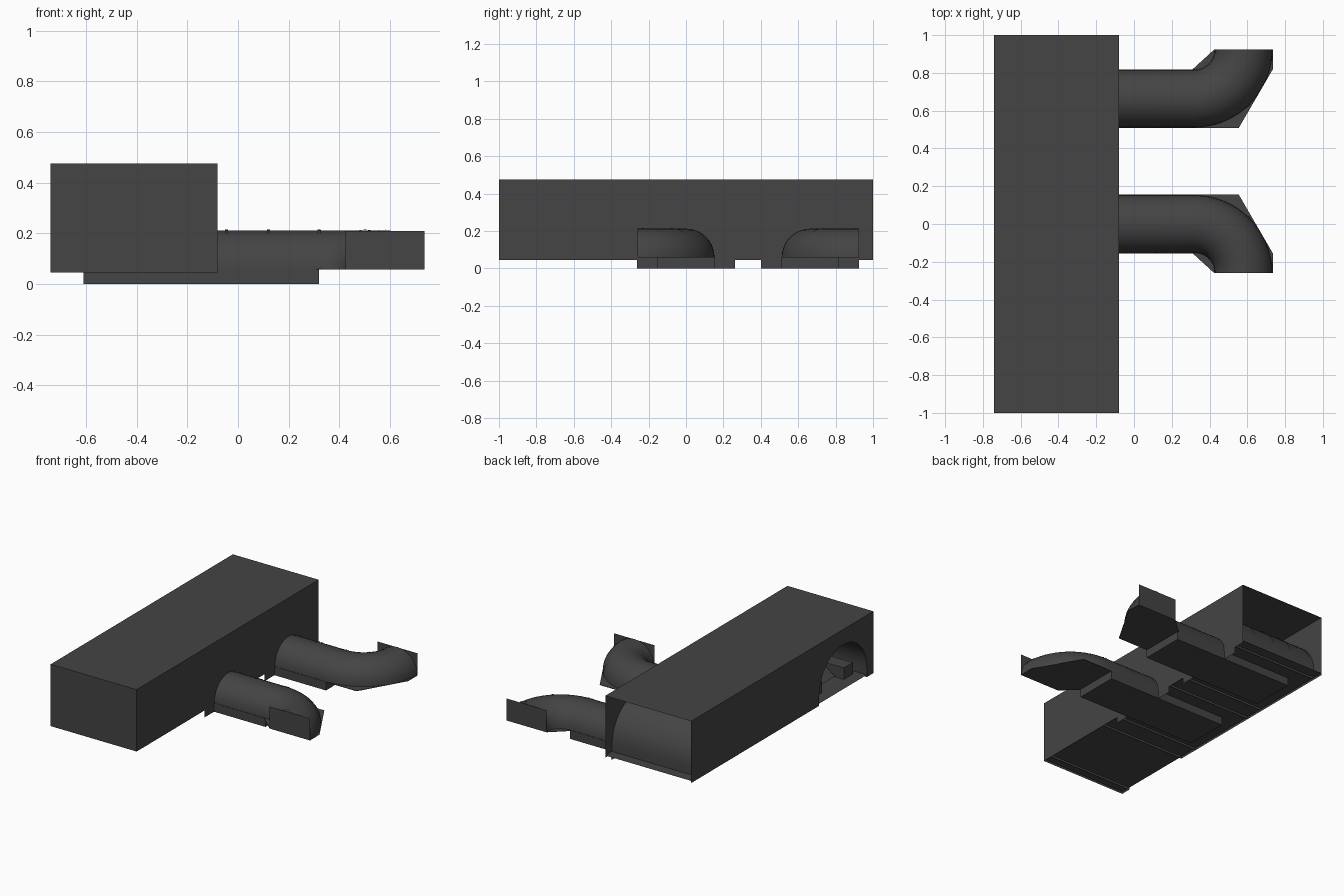
import bpy, bmesh, math
from mathutils import Vector

if "Cube" in bpy.data.objects:
    bpy.data.objects.remove(bpy.data.objects["Cube"])

mat = bpy.data.materials.new("charcoal grey")
mat.diffuse_color = (0.058, 0.058, 0.058, 1)
mat.use_nodes = True
mat.node_tree.nodes["Principled BSDF"].inputs["Base Color"].default_value = mat.diffuse_color

X0, X1 = -0.74, -0.08           # main block depth
ZB, ZT = 0.045, 0.475           # main block bottom and top
FLOOR = 0.06
R, SPRING = 0.262, 0.108        # tunnel radius and height where its curve begins
DUCTS = ((0.0, -1), (0.664, 1))  # duct centre y and the side it turns to


def make(name, verts, faces, smooth=False):
    me = bpy.data.meshes.new(name)
    me.from_pydata([tuple(v) for v in verts], [], faces)
    me.materials.append(mat)
    ob = bpy.data.objects.new(name, me)
    bpy.context.collection.objects.link(ob)
    bm = bmesh.new()
    bm.from_mesh(me)
    bmesh.ops.recalc_face_normals(bm, faces=bm.faces)
    bm.to_mesh(me)
    bm.free()
    if smooth:
        bpy.ops.object.select_all(action='DESELECT')
        ob.select_set(True)
        bpy.context.view_layer.objects.active = ob
        bpy.ops.object.shade_smooth_by_angle(angle=math.radians(40))
    return ob


def sheet(name, pts):
    return make(name, pts, [list(range(len(pts)))])


def prism(name, outline, z0, z1):
    n = len(outline)
    v = [(x, y, z0) for x, y in outline] + [(x, y, z1) for x, y in outline]
    f = [list(range(n))[::-1], list(range(n, 2 * n))]
    f += [[i, (i + 1) % n, n + (i + 1) % n, n + i] for i in range(n)]
    return make(name, v, f)


def box(name, x0, x1, y0, y1, z0, z1):
    return prism(name, [(x0, y0), (x1, y0), (x1, y1), (x0, y1)], z0, z1)


def arch(r, spring, base, n=24):
    """Half-circle on short legs: (side offset, z) from left foot to right foot."""
    pts = [(r * math.cos(math.pi * i / n), spring + r * math.sin(math.pi * i / n))
           for i in range(n + 1)]
    return [(r, base)] + pts + [(-r, base)] if spring > base else pts


def vault(name, stations, section):
    """Sweep an arch section through stations (x, y, heading angle)."""
    v, f, m = [], [], len(section)
    for x, y, a in stations:
        v += [Vector((x - math.sin(a) * o, y + math.cos(a) * o, z)) for o, z in section]
    for s in range(len(stations) - 1):
        f += [[s * m + i, s * m + i + 1, s * m + i + m + 1, s * m + i + m] for i in range(m - 1)]
    return make(name, v, f, True)


# Main block: roof, front end, right wall; the back end stays open
sheet("block_roof", [(X0, -1, ZT), (X1, -1, ZT), (X1, 1, ZT), (X0, 1, ZT)])
sheet("block_front_wall", [(X0, -1, ZB), (X1, -1, ZB), (X1, -1, ZT), (X0, -1, ZT)])
sheet("block_right_wall", [(X1, -1, ZB), (X1, 1, ZB), (X1, 1, ZT), (X1, -1, ZT)])
sheet("block_floor", [(X0, -1, FLOOR), (X1, -1, FLOOR), (X1, 1, FLOOR), (X0, 1, FLOOR)])

# Left wall with an arched doorway near the front end
door = [(X0, -0.667 + o, z) for o, z in arch(R, SPRING, ZB)]
sheet("block_left_wall", [(X0, 1, ZB)] + door + [(X0, -1, ZB), (X0, -1, ZT), (X0, 1, ZT)])

# Three ribbed vaults inside the block
for cy in (-0.667, 0.0, 0.664):
    vault("inner_vault", [(X0, cy, 0), (X1, cy, 0)], arch(R, SPRING, ZB))
    for x in (-0.71, -0.55, -0.41, -0.25, -0.12):
        vault("inner_vault_rib", [(x - .006, cy, 0), (x + .006, cy, 0)],
              arch(R + 0.004, SPRING, ZB))

# Furnishings seen through the doorway
for y in (-0.84, -0.50):
    box("inner_bench", -0.66, -0.18, y - 0.05, y + 0.05, FLOOR, 0.14)
sheet("sloping_board", [(-0.60, -0.78, 0.07), (-0.60, -0.56, 0.07),
                        (-0.35, -0.56, 0.24), (-0.35, -0.78, 0.24)])

# Curved arched passages
for cy, s in DUCTS:
    def pose(d):
        """Centre-line pose at distance d from the block."""
        straight = 0.32 - X1
        if d <= straight:
            return (X1 + d, cy, 0)
        a = (d - straight) / 0.26
        return (0.32 + 0.26 * math.sin(a), cy + s * 0.26 * (1 - math.cos(a)), s * a)

    end = 0.40 + 0.26 * math.pi / 2
    path = [0] + [0.40 + (end - 0.40) * i / 16 for i in range(17)]
    vault("passage_vault", [pose(d) for d in path], arch(0.152, FLOOR, FLOOR, 20))
    for d in (0.035, 0.20, 0.40, 0.60, 0.78):
        vault("passage_rib", [pose(d + k) for k in (-.006, .006)],
              arch(0.1545, FLOOR, FLOOR, 20))

    # Floor plate under the bend, with clipped corners
    out = [(X1, -0.155), (0.31, -0.155), (0.425, -0.26), (0.735, -0.26),
           (0.735, -0.155), (0.555, 0.155), (X1, 0.155)]
    prism("passage_floor", [(x, cy - s * y) for x, y in out], FLOOR - 0.003, FLOOR)

    # Square plate closing the far end
    ye = cy + s * 0.26
    sheet("passage_end_plate", [(0.425, ye, FLOOR), (0.735, ye, FLOOR),
                                (0.735, ye, 0.21), (0.425, ye, 0.21)])

    # Long foundation slab below the passage and the block
    box("foundation_slab", -0.61, 0.32, cy - 0.155, cy + 0.155, 0.0, FLOOR - 0.003)

    # Arched collar where the passage meets the block
    sheet("arched_collar", [(X1 + .004, cy + o, z) for o, z in arch(R, SPRING, 0.0)])

# Blind arch on the right wall at the front tunnel
sheet("blind_arch", [(X1 + .001, -0.667 + o, z) for o, z in arch(R, SPRING, ZB)])
